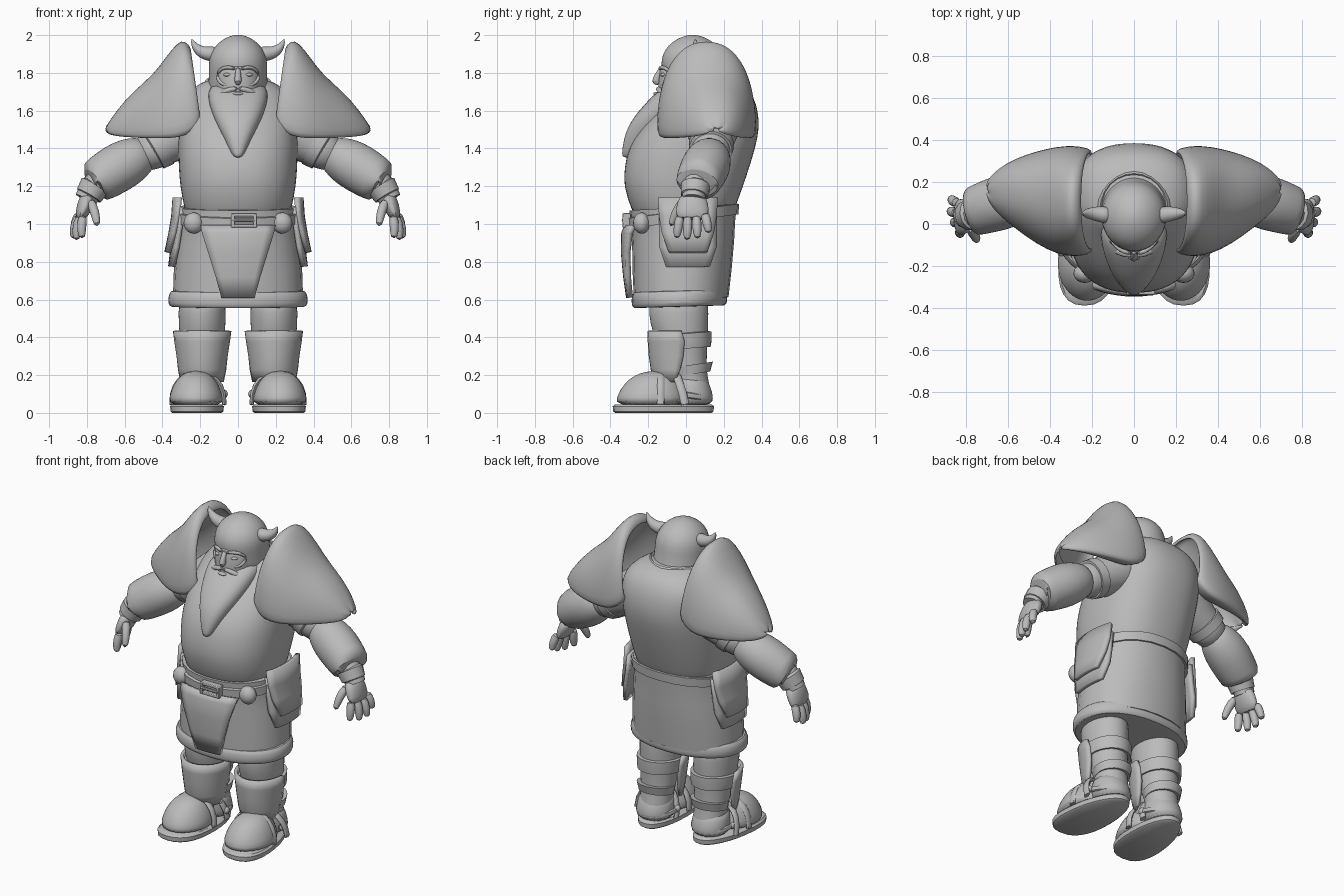
import bpy, bmesh, math
from mathutils import Vector as V

mat = bpy.data.materials.new("plain grey")
mat.diffuse_color = (0.5, 0.5, 0.5, 1)


def finish(name, bm, mirror=False, sub=0, thick=0, bevel=0, angle=40):
    bmesh.ops.recalc_face_normals(bm, faces=bm.faces)
    me = bpy.data.meshes.new(name)
    bm.to_mesh(me)
    bm.free()
    me.shade_smooth()
    me.set_sharp_from_angle(angle=math.radians(angle))
    me.materials.append(mat)
    ob = bpy.data.objects.new(name, me)
    bpy.context.collection.objects.link(ob)
    if thick:
        m = ob.modifiers.new("thickness", 'SOLIDIFY')
        m.thickness, m.offset = thick, 0
    if bevel:
        m = ob.modifiers.new("bevel", 'BEVEL')
        m.width, m.segments = bevel, 2
    if sub:
        m = ob.modifiers.new("smooth", 'SUBSURF')
        m.levels = m.render_levels = sub
    if mirror:
        ob.modifiers.new("mirror", 'MIRROR').use_mirror_merge = False
    return ob


def skin(name, rows, closed=True, **kw):
    """Faces between rows of points; closed rows get end caps."""
    bm = bmesh.new()
    vs = [[bm.verts.new(p) for p in r] for r in rows]
    n = len(rows[0])
    for a, b in zip(vs, vs[1:]):
        for i in range(n if closed else n - 1):
            j = (i + 1) % n
            bm.faces.new((a[i], a[j], b[j], b[i]))
    if closed:
        bm.faces.new(vs[0])
        bm.faces.new(vs[-1])
    return finish(name, bm, **kw)


def spow(v, p):
    return math.copysign(abs(v) ** p, v)


def zloft(name, rings, cx=0, n=24, p=1.0, tilt=0, **kw):
    """Stacked ellipses given as (z, centre y, x radius, y radius)."""
    rows = []
    for z, cy, rx, ry in rings:
        r = []
        for i in range(n):
            a = math.tau * i / n
            y = cy + ry * spow(math.sin(a), p)
            r.append((cx + rx * spow(math.cos(a), p), y, z + tilt * y))
        rows.append(r)
    return skin(name, rows, **kw)


def tube(name, pts, radii, ref=(0, 1, 0), n=14, **kw):
    """Sweep along points; each radius is a number or (side, ref) pair."""
    pts = [V(p) for p in pts]
    rows = []
    for k, p in enumerate(pts):
        t = (pts[min(k + 1, len(pts) - 1)] - pts[max(k - 1, 0)]).normalized()
        u = t.cross(V(ref)).normalized()
        v = t.cross(u)
        r = radii[k] if isinstance(radii, list) else radii
        a, b = r if isinstance(r, tuple) else (r, r)
        rows.append([p + u * a * math.cos(math.tau * i / n) + v * b * math.sin(math.tau * i / n)
                     for i in range(n)])
    return skin(name, rows, **kw)


def plate(name, pts, depth, **kw):
    return skin(name, [[V(p) for p in pts], [V(p) + V(depth) for p in pts]], **kw)


def ball(name, c, r, **kw):
    rings = [(c[2] + r[2] * math.sin(a), c[1], r[0] * math.cos(a), r[1] * math.cos(a))
             for a in [math.pi * (i / 10 - .5) * .98 for i in range(11)]]
    return zloft(name, rings, cx=c[0], n=20, **kw)


# Body and skirt
zloft("torso", [(1.0, -.02, .26, .24), (1.08, -.015, .285, .275), (1.2, -.015, .308, .318), (1.3, .005, .315, .332),
                (1.4, .03, .318, .337), (1.5, .07, .315, .32), (1.6, .115, .305, .268), (1.67, .14, .285, .22),
                (1.73, .14, .23, .18), (1.765, .12, .16, .13), (1.775, .11, .08, .07)], p=.84, n=32, sub=1)
zloft("skirt", [(1.09, -.015, .322, .285), (1.0, -.015, .315, .275), (.9, -.015, .325, .27), (.75, -.02, .34, .262),
                (.6, -.025, .345, .25), (.585, -.025, .2, .16)], p=.92, tilt=.06)
zloft("fur_hem", [(.565, -.035, .33, .22), (.56, -.035, .36, .245), (.58, -.035, .375, .256), (.625, -.035, .372, .256),
                  (.65, -.035, .357, .245), (.65, -.035, .33, .22)], p=.92, tilt=.03, sub=1)
zloft("belt", [(1.02, -.015, .30, .27), (1.015, -.015, .328, .292), (1.07, -.015, .332, .297), (1.075, -.015, .30, .27)],
      p=.92, tilt=.13)

# Front hanging panel, bowed across its width
rows = []
for z, w, y in [(.99, .195, -.312), (.95, .187, -.328), (.85, .155, -.33), (.72, .115, -.318), (.61, .085, -.302)]:
    rows.append([(w * s / 4, y + .9 * (w * s / 4) ** 2, z) for s in range(-4, 5)])
skin("front_panel", rows, closed=False, thick=.03)

# Buckle frame, tongue and belt medallions
for z in (.990, 1.048):
    plate("buckle_bar", [(-.035, -.335, z - .009), (.10, -.335, z - .009), (.10, -.335, z + .009), (-.035, -.335, z + .009)],
          (0, .04, 0), bevel=.004)
for x in (-.027, .09):
    plate("buckle_side", [(x - .01, -.337, .982), (x + .01, -.337, .982), (x + .01, -.337, 1.056), (x - .01, -.337, 1.056)],
          (0, .045, 0), bevel=.004)
tube("buckle_tongue", [(-.03, -.332, 1.02), (.09, -.332, 1.02)], .009, n=8)
ball("medallion", (.235, -.235, 1.005), (.053, .045, .056), mirror=True)

# Layered hip plates, curved round the hip
for name, rings in [("hip_plate_lower", [(1.09, .318, .15), (.98, .33, .15), (.88, .345, .15), (.775, .358, .115)]),
                    ("hip_plate_upper", [(1.14, .335, .155), (1.04, .342, .15), (.95, .357, .135), (.85, .378, .10)])]:
    rows = [[(rx - 1.1 * (w * s / 4) ** 2, w * s / 4 + .01, z) for s in range(-4, 5)] for z, rx, w in rings]
    skin(name, rows, closed=False, thick=.024, mirror=True)

# Helmet, face and beard
zloft("helmet", [(1.66, .07, .155, .17), (1.72, .06, .16, .175), (1.79, .045, .155, .168), (1.85, .035, .157, .17),
                 (1.90, .035, .148, .16), (1.945, .035, .12, .131), (1.98, .035, .078, .085), (1.998, .035, .035, .037),
                 (2.001, .035, .008, .008)], sub=1)
tube("helmet_neck_guard", [(.162 * math.cos(a), .07 + .17 * math.sin(a), 1.735) for a in
                           [math.pi * i / 12 for i in range(13)]], (.016, .035), ref=(0, 0, 1), n=8)
zloft("face", [(1.64, -.03, .10, .10), (1.70, -.035, .118, .118), (1.77, -.03, .12, .114), (1.82, -.025, .115, .115),
               (1.86, -.02, .08, .10)], sub=1)
tube("nose", [(0, -.130, 1.83), (0, -.148, 1.79), (0, -.162, 1.757), (0, -.142, 1.738)],
     [(.014, .012), (.016, .016), (.022, .028), (.012, .018)], n=10, sub=1)
tube("brow", [(.012, -.140, 1.82), (.05, -.133, 1.832), (.09, -.103, 1.825), (.112, -.072, 1.79)],
     [.010, .012, .011, .008], n=8, sub=1, mirror=True)
tube("cheek", [(.112, -.078, 1.79), (.105, -.085, 1.76), (.08, -.11, 1.738), (.04, -.132, 1.73)],
     .011, n=8, sub=1, mirror=True)
ball("eye", (.055, -.118, 1.79), (.023, .018, .010), mirror=True)
tube("moustache", [(.0, -.148, 1.718), (.04, -.145, 1.713), (.085, -.128, 1.695), (.115, -.10, 1.665)],
     [.012, .016, .018, .012], n=8, sub=1, mirror=True)
ball("lower_lip", (0, -.158, 1.69), (.028, .015, .010))
zloft("beard", [(1.75, .02, .14, .10), (1.70, -.015, .16, .14), (1.65, -.045, .158, .16), (1.60, -.09, .145, .16),
                (1.54, -.14, .122, .155), (1.48, -.19, .092, .132), (1.42, -.235, .062, .10), (1.37, -.275, .036, .065),
                (1.35, -.305, .014, .03)], n=24, p=.78, sub=1)
tube("horn", [(.11, .04, 1.90), (.15, .045, 1.90), (.19, .05, 1.908), (.22, .05, 1.93), (.236, .05, 1.955),
              (.245, .05, 1.98)], [.042, .04, .034, .025, .014, .003], sub=1, mirror=True)

# Great shoulder guards: arches narrowing outward, edges rolled under
rows = []
for xb, xp, cy, ry, zb, zp in [(.205, .25, .11, .228, 1.57, 1.92), (.212, .285, .108, .248, 1.53, 1.968),
                               (.28, .315, .108, .258, 1.478, 1.955), (.36, .37, .112, .25, 1.468, 1.885),
                               (.46, .44, .125, .215, 1.468, 1.785), (.56, .55, .145, .16, 1.472, 1.695),
                               (.645, .635, .155, .10, 1.478, 1.595), (.69, .685, .16, .045, 1.49, 1.52)]:
    arch = []
    for i in range(17):
        a = math.pi * i / 16
        s = max(math.sin(a), 0)
        arch.append((xb + (xp - xb) * s, cy - ry * spow(math.cos(a), .88), zb + (zp - zb) * s ** .9))
    lips = [[(xb, cy + g * ry * k, zb + d) for k, d in [(.6, .02), (.8, 0), (.94, -.008)]] for g in (-1, 1)]
    rows.append(lips[0] + arch + lips[1][::-1])
tip = [(.69 + .008 * math.cos(i), .16 + (p[1] - .16) * .3, 1.5 + (p[2] - 1.5) * .3) for i, p in enumerate(rows[-1])]
skin("shoulder_guard", rows + [tip], closed=False, thick=.02, sub=1, mirror=True, angle=80)

# Arms
tube("upper_arm", [(.16, .15, 1.57), (.28, .14, 1.49), (.38, .135, 1.43), (.46, .13, 1.385), (.53, .125, 1.35)],
     [.16, .14, .118, .105, .09], sub=1, mirror=True)
tube("sleeve_band", [(.395, .135, 1.425), (.40, .135, 1.422), (.45, .13, 1.393), (.455, .13, 1.39)],
     [.09, .12, .115, .09], n=18, mirror=True)
tube("forearm_cuff", [(.47, .135, 1.385), (.50, .132, 1.37), (.56, .12, 1.34), (.64, .10, 1.295), (.73, .07, 1.238),
                      (.768, .058, 1.215), (.773, .056, 1.212), (.755, .06, 1.22)],
     [.07, .10, .125, .134, .122, .118, .098, .06], n=20, sub=1, mirror=True)
tube("wrist", [(.73, .055, 1.235), (.78, .045, 1.18), (.805, .04, 1.13)], [.068, .066, .06], mirror=True)
tube("glove_cuff", [(.755, .05, 1.205), (.76, .05, 1.20), (.79, .042, 1.15), (.792, .042, 1.145)],
     [.06, .08, .072, .05], mirror=True)
tube("palm", [(.785, .04, 1.16), (.805, .036, 1.11), (.825, .033, 1.06), (.84, .03, 1.02)],
     [(.042, .065), (.045, .086), (.038, .09), (.022, .082)], sub=1, mirror=True)

# Fingers and thumb: base, knuckle, tip
fingers = [((.840, .10, 1.06), (.865, .112, 1.00), (.868, .122, .95)),
           ((.840, .055, 1.05), (.870, .058, .975), (.872, .062, .92)),
           ((.835, .01, 1.05), (.855, .008, .97), (.855, .005, .912)),
           ((.82, -.03, 1.05), (.83, -.042, .98), (.825, -.05, .922)),
           ((.785, -.01, 1.13), (.755, -.055, 1.06), (.745, -.082, .985))]
for f in fingers:
    tube("finger", f, [.028, .026, .019], n=10, sub=1, mirror=True)

# Legs and boots
zloft("leg", [(.04, .03, .09, .09), (.12, .03, .10, .105), (.2, .02, .098, .09), (.3, -.005, .11, .115),
              (.42, -.03, .122, .148), (.52, -.04, .127, .16), (.66, -.04, .125, .16)], cx=.19, sub=1, mirror=True)
zloft("calf_band", [(.345, -.01, .11, .12), (.34, -.01, .128, .142), (.375, -.015, .134, .15), (.42, -.02, .136, .156),
                    (.425, -.02, .115, .13)], cx=.19, tilt=.08, mirror=True)
zloft("ankle_band", [(.205, .02, .09, .08), (.20, .03, .106, .098), (.25, .03, .115, .112), (.25, .02, .095, .09)],
      cx=.19, tilt=.15, mirror=True)
rows = []
for z, rx, ry, lim in [(.435, .145, .165, 92), (.38, .138, .163, 98), (.30, .126, .157, 96), (.23, .118, .147, 90),
                       (.165, .108, .127, 78)]:
    rows.append([(.19 + rx * math.sin(a), -.03 - ry * math.cos(a), z)
                 for a in [math.radians(lim) * i / 8 for i in range(-8, 9)]])
skin("shin_guard", rows, closed=False, thick=.02, mirror=True)


def foot(grow, z):
    """Foot outline, wider and turned outward at the toe."""
    r = []
    for i in range(28):
        a = math.tau * i / 28
        c = math.cos(a)
        w = .13 - .026 * c + grow
        r.append((.213 - .022 * c + w * spow(math.sin(a), .85), -.12 + (.26 + grow) * spow(c, .9), z))
    return r


skin("sole", [foot(-.005, 0), foot(.006, .008), foot(.008, .035), foot(-.004, .045)], mirror=True)
ring = [(z, -.19 + .04 * k, .145 * c, .185 * c) for z, c, k in
        [(.035, 1, 0), (.08, .99, .1), (.125, .9, .2), (.17, .74, .35), (.20, .54, .5), (.218, .3, .7), (.222, .06, .8)]]
zloft("toe_cap", ring, cx=.222, sub=1, mirror=True)
zloft("boot_heel", [(.035, .03, .112, .115), (.09, .03, .115, .115), (.14, .02, .11, .11), (.2, .01, .1, .095)],
      cx=.195, sub=1, mirror=True)
tube("instep", [(.212, -.22, .12), (.205, -.12, .145), (.195, -.03, .19)], [.075, .095, .09], ref=(1, 0, 0), sub=1, mirror=True)

# Straps over the instep and round the heel
arc = [math.pi * i / 12 for i in range(13)]
for y0, h, lean in [(-.135, .215, 0), (-.055, .215, .05)]:
    tube("boot_strap", [(.212 + .14 * math.cos(a), y0 + lean * (1 - math.sin(a)), .045 + (h - .045) * max(math.sin(a), 0) ** .8)
                        for a in arc], (.012, .022), n=8, mirror=True)
tube("heel_strap", [(.195 + .124 * math.cos(a), -.03 + .16 * math.sin(a), .10 - .025 * math.sin(a)) for a in arc],
     (.012, .016), ref=(0, 0, 1), n=8, mirror=True)
for x in (.072, .328):
    ball("strap_stud", (x, -.015, .10), (.018, .022, .022), mirror=True)
